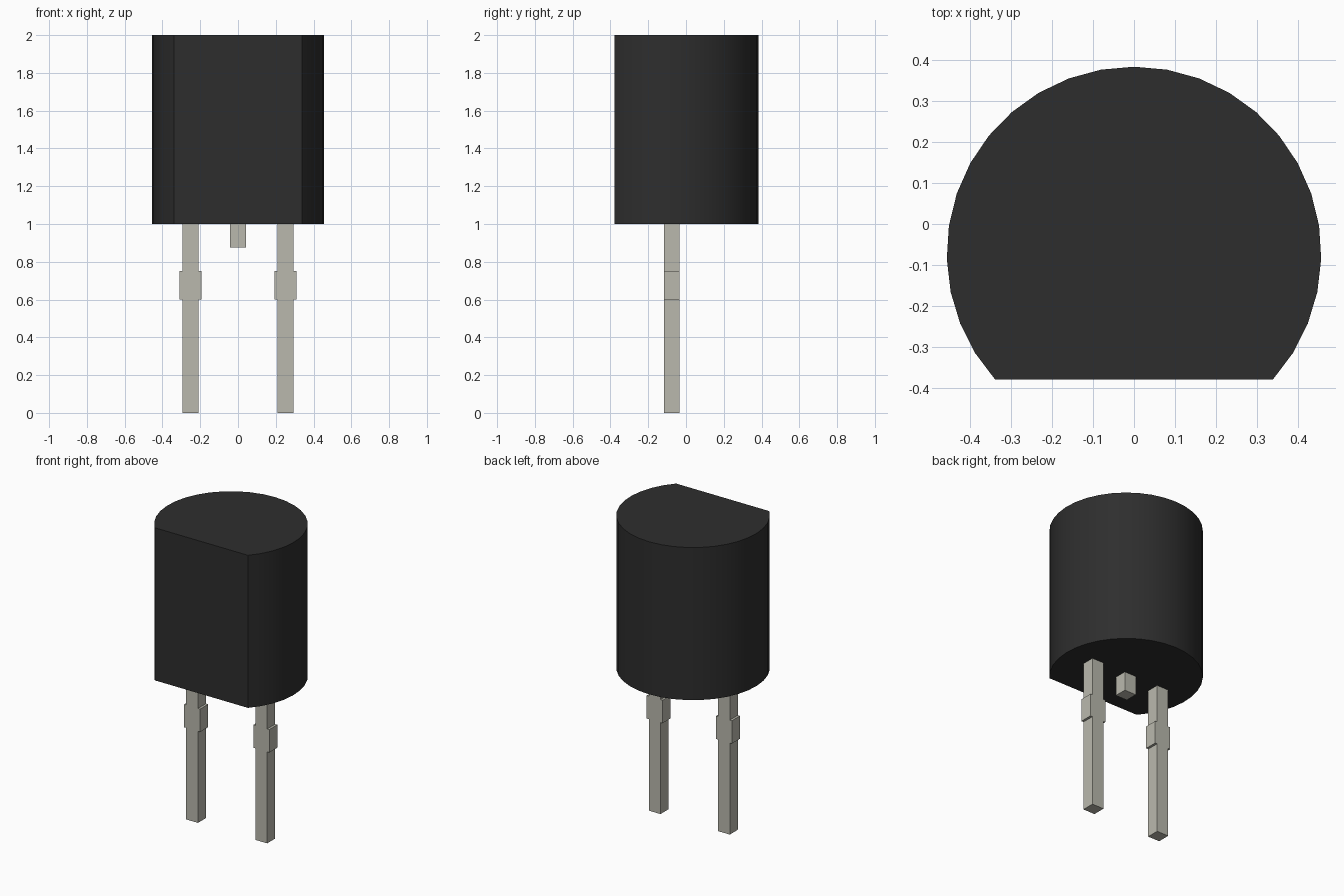
import bpy, bmesh
from math import sin, cos, radians
from mathutils import Vector

cube = bpy.data.objects.get("Cube")
if cube:
    bpy.data.objects.remove(cube, do_unlink=True)


def make_material(name, rgb):
    mat = bpy.data.materials.new(name)
    mat.use_nodes = True
    mat.diffuse_color = (*rgb, 1)
    mat.node_tree.nodes["Principled BSDF"].inputs["Base Color"].default_value = (*rgb, 1)
    return mat


def extrude_profile(name, points, direction, mat):
    """Fill a closed outline and extrude it into a solid."""
    bm = bmesh.new()
    face = bm.faces.new([bm.verts.new(p) for p in points])
    result = bmesh.ops.extrude_face_region(bm, geom=[face], use_keep_orig=True)
    verts = [g for g in result["geom"] if isinstance(g, bmesh.types.BMVert)]
    bmesh.ops.translate(bm, verts=verts, vec=Vector(direction))
    bmesh.ops.recalc_face_normals(bm, faces=bm.faces)
    mesh = bpy.data.meshes.new(name)
    bm.to_mesh(mesh)
    bm.free()
    mesh.materials.append(mat)
    obj = bpy.data.objects.new(name, mesh)
    bpy.context.collection.objects.link(obj)
    return obj


plastic = make_material("black plastic", (0.027, 0.027, 0.027))
metal = make_material("tinned metal", (0.49, 0.485, 0.42))

# Plastic case: round back with a flat front
radius, centre_y, half_sweep, steps = 0.456, -0.073, radians(132.2), 26
angles = [half_sweep * (2 * i / steps - 1) for i in range(steps + 1)]
outline = [(radius * sin(a), centre_y + radius * cos(a), 1.0) for a in angles]
case = extrude_profile("case", outline, (0, 0, 1.0), plastic)

bpy.ops.object.select_all(action="DESELECT")
case.select_set(True)
bpy.context.view_layer.objects.active = case
bpy.ops.object.shade_smooth_by_angle(angle=radians(30))

# Metal leads: half-width steps up the side, mirrored into a closed outline
HALF, COLLAR, FRONT = 0.0425, 0.058, -0.117


def make_lead(name, x, side):
    right = [(x + w, FRONT, z) for w, z in side]
    left = [(x - w, FRONT, z) for w, z in reversed(side)]
    return extrude_profile(name, right + left, (0, 0.083, 0), metal)


collared = [(HALF, 0), (HALF, 0.6), (COLLAR, 0.6), (COLLAR, 0.75), (HALF, 0.75), (HALF, 1.0)]
make_lead("left_lead", 0.251, collared)
make_lead("right_lead", -0.251, collared)
make_lead("middle_stub", 0, [(HALF, 0.875), (HALF, 1.0)])
